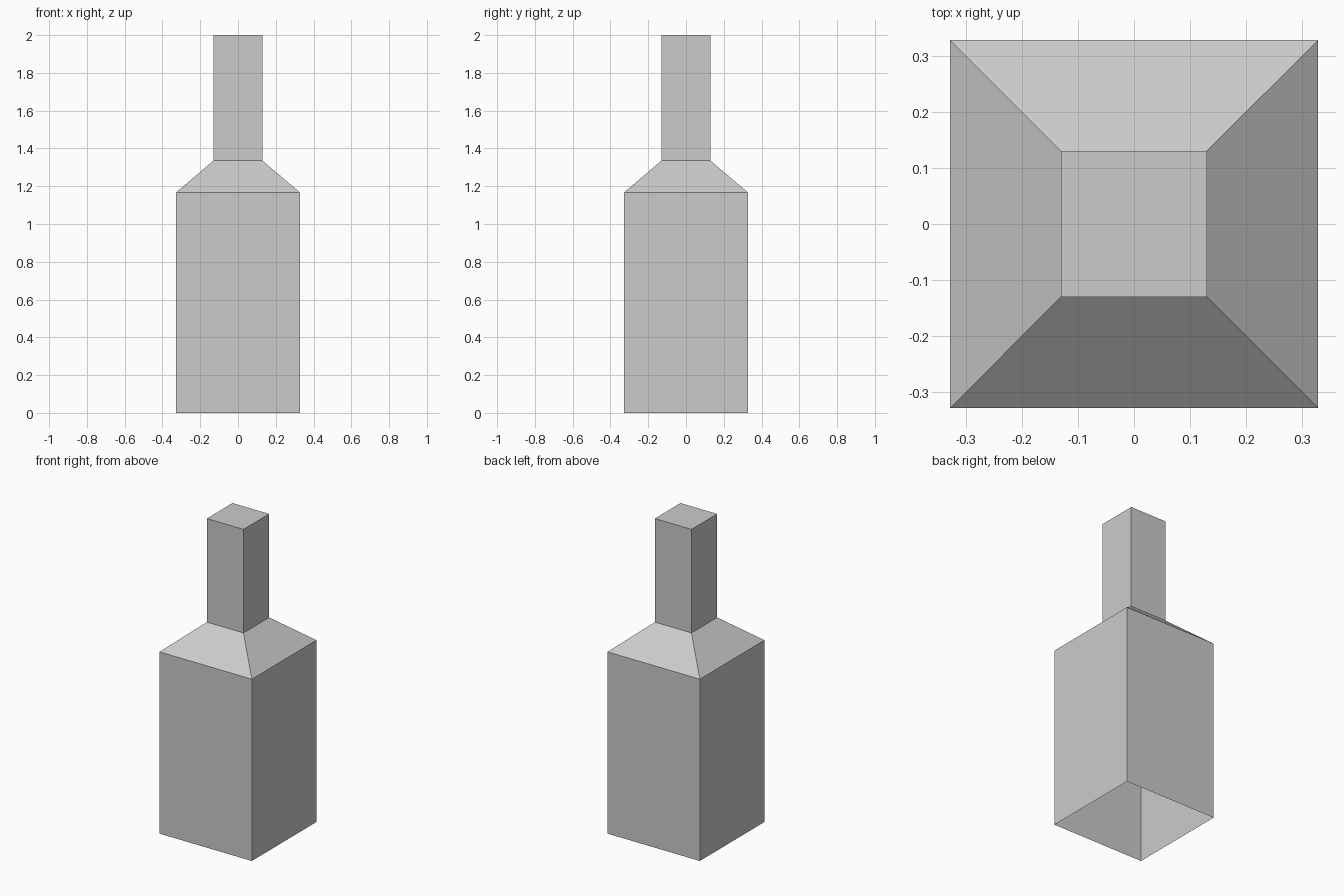
import bpy
import bmesh

cube = bpy.data.objects.get("Cube")
if cube:
    bpy.data.objects.remove(cube, do_unlink=True)

# Plain grey material
grey = bpy.data.materials.new("light_grey")
grey.use_nodes = True
colour = (0.6, 0.6, 0.6, 1)
grey.diffuse_color = colour
grey.node_tree.nodes["Principled BSDF"].inputs["Base Color"].default_value = colour

# Square bottle profile: (half width, height), from the open base to the neck
PROFILE = [(0.328, 0), (0.328, 1.167), (0.13, 1.335), (0.13, 2)]
CORNERS = [(-1, -1), (1, -1), (1, 1), (-1, 1)]

bm = bmesh.new()
rings = [[bm.verts.new((x * r, y * r, z)) for x, y in CORNERS] for r, z in PROFILE]

# Walls, shoulder and neck
for low, high in zip(rings, rings[1:]):
    for i in range(4):
        j = (i + 1) % 4
        bm.faces.new((low[i], low[j], high[j], high[i]))

# Closed top; the base stays open
bm.faces.new(rings[-1])

mesh = bpy.data.meshes.new("bottle")
bm.to_mesh(mesh)
bm.free()
mesh.materials.append(grey)
bottle = bpy.data.objects.new("bottle", mesh)
bpy.context.collection.objects.link(bottle)
